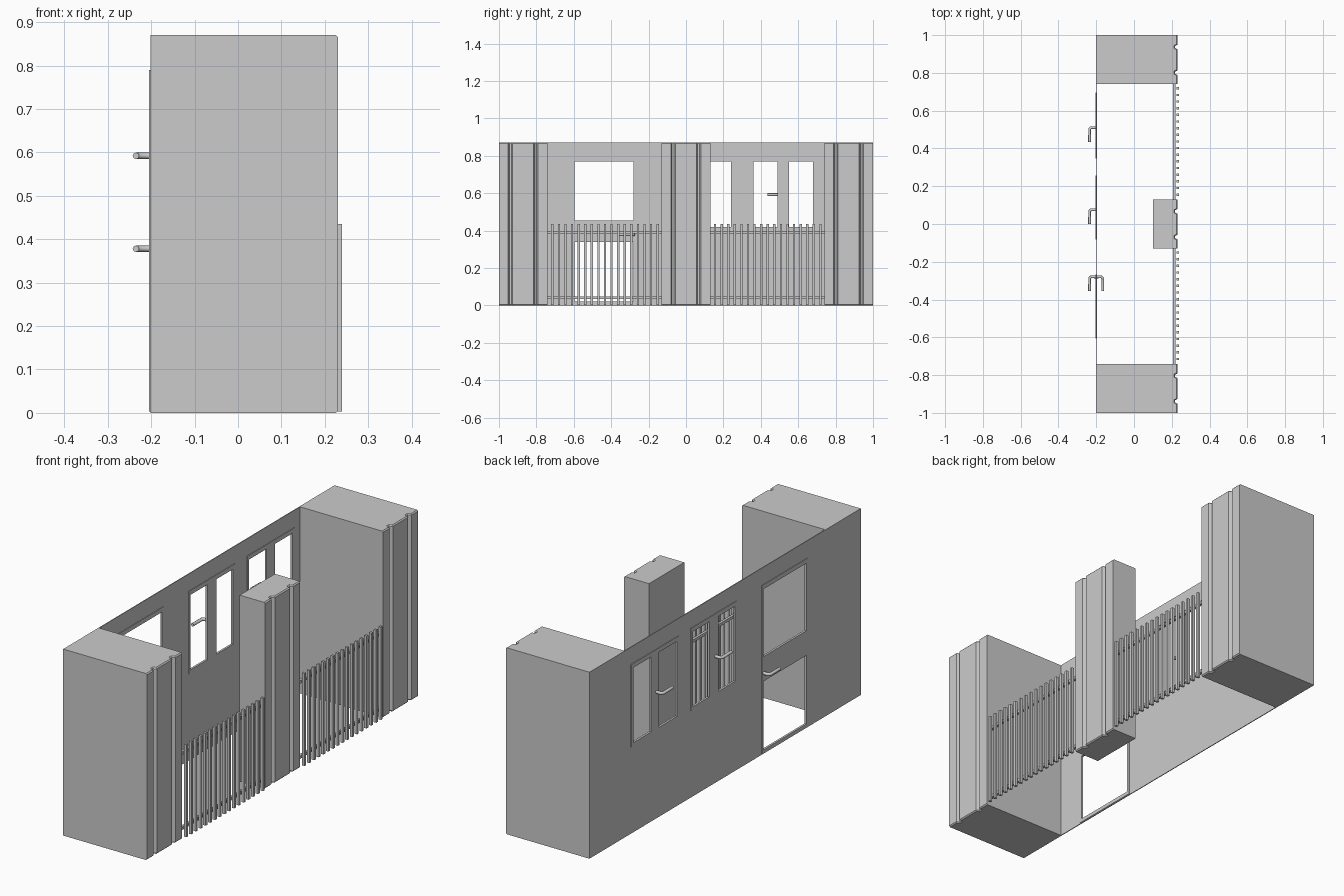
import bpy, bmesh

if "Cube" in bpy.data.objects:
    bpy.data.objects.remove(bpy.data.objects["Cube"])

grey = bpy.data.materials.new("plain_grey")
grey.diffuse_color = (0.6, 0.6, 0.6, 1)
grey.use_nodes = True
grey.node_tree.nodes["Principled BSDF"].inputs["Base Color"].default_value = grey.diffuse_color


def finish(name, bm):
    bmesh.ops.recalc_face_normals(bm, faces=bm.faces)
    mesh = bpy.data.meshes.new(name)
    bm.to_mesh(mesh)
    bm.free()
    obj = bpy.data.objects.new(name, mesh)
    mesh.materials.append(grey)
    bpy.context.collection.objects.link(obj)
    return obj


def add_box(bm, x0, x1, y0, y1, z0, z1):
    vs = bmesh.ops.create_cube(bm, size=1)["verts"]
    for v in vs:
        v.co = (x0 if v.co.x < 0 else x1, y0 if v.co.y < 0 else y1, z0 if v.co.z < 0 else z1)


def panel(name, x0, x1, outer, holes):
    """Upright sheet with rectangular holes; rectangles are (y0, y1, z0, z1)."""
    ys = sorted({y for r in [outer] + holes for y in r[:2]})
    zs = sorted({z for r in [outer] + holes for z in r[2:]})
    bm = bmesh.new()
    grid = {(y, z): bm.verts.new((x0, y, z)) for y in ys for z in zs}
    for a, b in zip(ys, ys[1:]):
        for c, d in zip(zs, zs[1:]):
            my, mz = (a + b) / 2, (c + d) / 2
            if not any(h[0] < my < h[1] and h[2] < mz < h[3] for h in holes):
                bm.faces.new([grid[k] for k in ((a, c), (b, c), (b, d), (a, d))])
    bmesh.ops.delete(bm, geom=[v for v in bm.verts if not v.link_faces], context="VERTS")
    ext = bmesh.ops.extrude_face_region(bm, geom=bm.faces[:])["geom"]
    bmesh.ops.translate(bm, vec=(x1 - x0, 0, 0),
                        verts=[g for g in ext if isinstance(g, bmesh.types.BMVert)])
    bmesh.ops.dissolve_limit(bm, angle_limit=0.01, verts=bm.verts, edges=bm.edges)
    return finish(name, bm)


def grooved_block(name, xb, y0):
    """Tall block with two vertical grooves and softened edges on its front."""
    xf, top, w = 0.23, 0.87, 0.26
    pts = [(xb, y0), (xf, y0)]
    for g in (0.061, 0.197):
        pts += [(xf, y0 + g - 0.012), (xf - 0.014, y0 + g - 0.005),
                (xf - 0.014, y0 + g + 0.005), (xf, y0 + g + 0.012)]
    pts += [(xf, y0 + w), (xb, y0 + w)]
    bm = bmesh.new()
    base = bm.faces.new([bm.verts.new((x, y, 0)) for x, y in pts])
    ext = bmesh.ops.extrude_face_region(bm, geom=[base])["geom"]
    bmesh.ops.translate(bm, vec=(0, 0, top),
                        verts=[g for g in ext if isinstance(g, bmesh.types.BMVert)])
    if base not in bm.faces[:]:
        bm.faces.new([v for v in bm.verts if v.co.z < 0.01])
    bmesh.ops.recalc_face_normals(bm, faces=bm.faces)
    rim = [e for e in bm.edges if abs(e.verts[0].co.z - e.verts[1].co.z) < 0.01
           and min(v.co.x for v in e.verts) > 0.2]
    bmesh.ops.bevel(bm, geom=rim, offset=0.005, segments=1, affect="EDGES")
    return finish(name, bm)


def handle(name, y, z, tip):
    """Bent round lever: out from the wall, then sideways."""
    cu = bpy.data.curves.new(name, "CURVE")
    cu.dimensions = "3D"
    cu.bevel_depth = 0.0075
    cu.bevel_resolution = 2
    cu.use_fill_caps = True
    s = 1 if tip > -0.2 else -1
    path = [(-0.2, y), (tip - s * 0.007, y), (tip, y - 0.007), (tip, y - 0.075)]
    sp = cu.splines.new("POLY")
    sp.points.add(len(path) - 1)
    for p, (px, py) in zip(sp.points, path):
        p.co = (px, py, z, 1)
    cu.materials.append(grey)
    bpy.context.collection.objects.link(bpy.data.objects.new(name, cu))


# Back wall with window and door openings
panes = [[(0.36, 0.49, 0.42, 0.77), (0.55, 0.68, 0.42, 0.77)],
         [(-0.07, 0.055, 0.42, 0.77), (0.12, 0.24, 0.42, 0.77)]]
door = [(-0.595, -0.28, 0.455, 0.77), (-0.595, -0.28, 0.02, 0.34)]
gap = 0.003
grown = [(a - gap, b + gap, c - gap, d + gap) for a, b, c, d in sum(panes, door)]
panel("back_wall", -0.202, -0.198, (-1, 1, 0, 0.87), grown)

# Window and door frames
for i, pair in enumerate(panes):
    outer = (pair[0][0] - 0.012, pair[1][1] + 0.016, 0.405, 0.79)
    panel(f"window_frame_{i + 1}", -0.205, -0.195, outer, pair)
panel("door_frame", -0.205, -0.195, (-0.607, -0.268, 0.003, 0.79), door)

# Lever handles
handle("window_handle_1", 0.51, 0.592, -0.235)
handle("window_handle_2", 0.075, 0.592, -0.235)
handle("door_handle_outside", -0.28, 0.378, -0.235)
handle("door_handle_inside", -0.28, 0.378, -0.165)

# End blocks and middle pillar
grooved_block("front_block", -0.199, -1)
grooved_block("rear_block", -0.199, 0.74)
grooved_block("middle_pillar", 0.10, -0.13)

# Railings between the blocks
for name, lo in (("front", -0.74), ("rear", 0.13)):
    bm = bmesh.new()
    for z in (0.04, 0.39):
        add_box(bm, 0.207, 0.219, lo, lo + 0.61, z - 0.007, z + 0.007)
    finish(f"{name}_rails", bm)
    bm = bmesh.new()
    for i in range(17):
        y = lo + 0.0255 + i * 0.0352
        add_box(bm, 0.226, 0.239, y - 0.006, y + 0.006, 0.003, 0.435)
    finish(f"{name}_balusters", bm)
